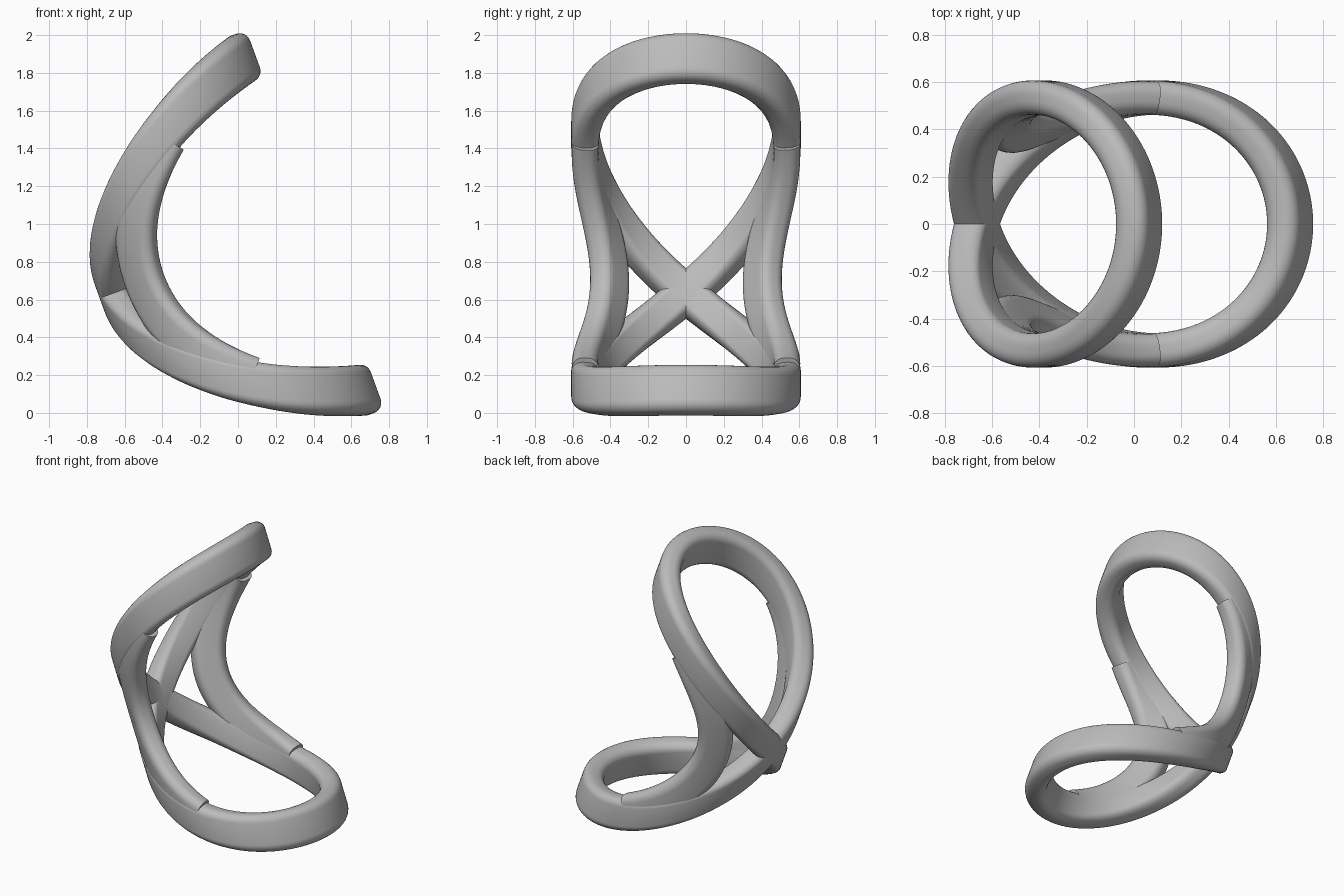
import bpy, bmesh
from math import sin, cos, pi, radians, hypot, copysign
from mathutils import Matrix, Vector

cube = bpy.data.objects.get("Cube")
if cube:
    bpy.data.objects.remove(cube)

RADIUS = 0.535          # cylinder that every band is wrapped around
HEIGHT = 0.934          # rise of each loop from the crossing
TILT = Matrix.Rotation(radians(-20), 4, 'Y')
ORIGIN = Vector((0.127, 0, 0.821))

grey = bpy.data.materials.new("plain grey")
grey.use_nodes = True
grey.diffuse_color = (0.5, 0.5, 0.5, 1)
grey.node_tree.nodes["Principled BSDF"].inputs["Base Color"].default_value = (0.5, 0.5, 0.5, 1)


def rounded_section(a, b, r, steps=7):
    """Rounded rectangle: half thickness a, half width b."""
    pts = []
    for i, (sx, sy) in enumerate([(1, 1), (-1, 1), (-1, -1), (1, -1)]):
        for j in range(steps):
            ang = (i + j / (steps - 1)) * pi / 2
            pts.append((sx * (a - r) + r * cos(ang), sy * (b - r) + r * sin(ang)))
    return pts


def wrap(t, w, r):
    """Angle, height and radius on the tilted cylinder to model space."""
    return TILT @ (ORIGIN + Vector((-r * cos(t), r * sin(t), w)))


def band(name, path, section, closed):
    """Path items: angle, height, and the section's width direction on the unrolled surface."""
    bm = bmesh.new()
    rings = []
    for t, w, dt, dw in path:
        rings.append([bm.verts.new(wrap(t + b * dt / RADIUS, w + b * dw, RADIUS + a))
                      for a, b in section])
    n = len(section)
    for i in range(len(rings) - (0 if closed else 1)):
        p, q = rings[i], rings[(i + 1) % len(rings)]
        for j in range(n):
            k = (j + 1) % n
            bm.faces.new((p[j], p[k], q[k], q[j]))
    if not closed:
        bm.faces.new(rings[0])
        bm.faces.new(rings[-1])
    bmesh.ops.recalc_face_normals(bm, faces=bm.faces)
    mesh = bpy.data.meshes.new(name)
    bm.to_mesh(mesh)
    bm.free()
    mesh.materials.append(grey)
    obj = bpy.data.objects.new(name, mesh)
    bpy.context.collection.objects.link(obj)
    bpy.ops.object.select_all(action='DESELECT')
    obj.select_set(True)
    bpy.context.view_layer.objects.active = obj
    bpy.ops.object.shade_smooth_by_angle(angle=radians(35))


# Figure-eight band: upper and lower loops crossing at the back
COUNT = 320
loop_path = []
for i in range(COUNT):
    t = 4 * pi * i / COUNT
    s = sin(t / 2)
    w = HEIGHT * (s + copysign(0.045 * sin(t) ** 2, s))
    loop_path.append((t, w, 0, 1))
band("figure_eight_loop", loop_path, rounded_section(0.0725, 0.134, 0.058), True)

# Side rails: bowed struts joining the two loops
for side, name in ((1, "back_rail"), (-1, "front_rail")):
    rail_path = []
    for i in range(61):
        w = -0.67 + 1.34 * i / 60
        t = radians(49 + 92 * w * w)
        slope = RADIUS * radians(184 * w)
        length = hypot(1, slope)
        rail_path.append((side * t, w, side / length, -slope / length))
    band(name, rail_path, rounded_section(0.070, 0.112, 0.055), False)
